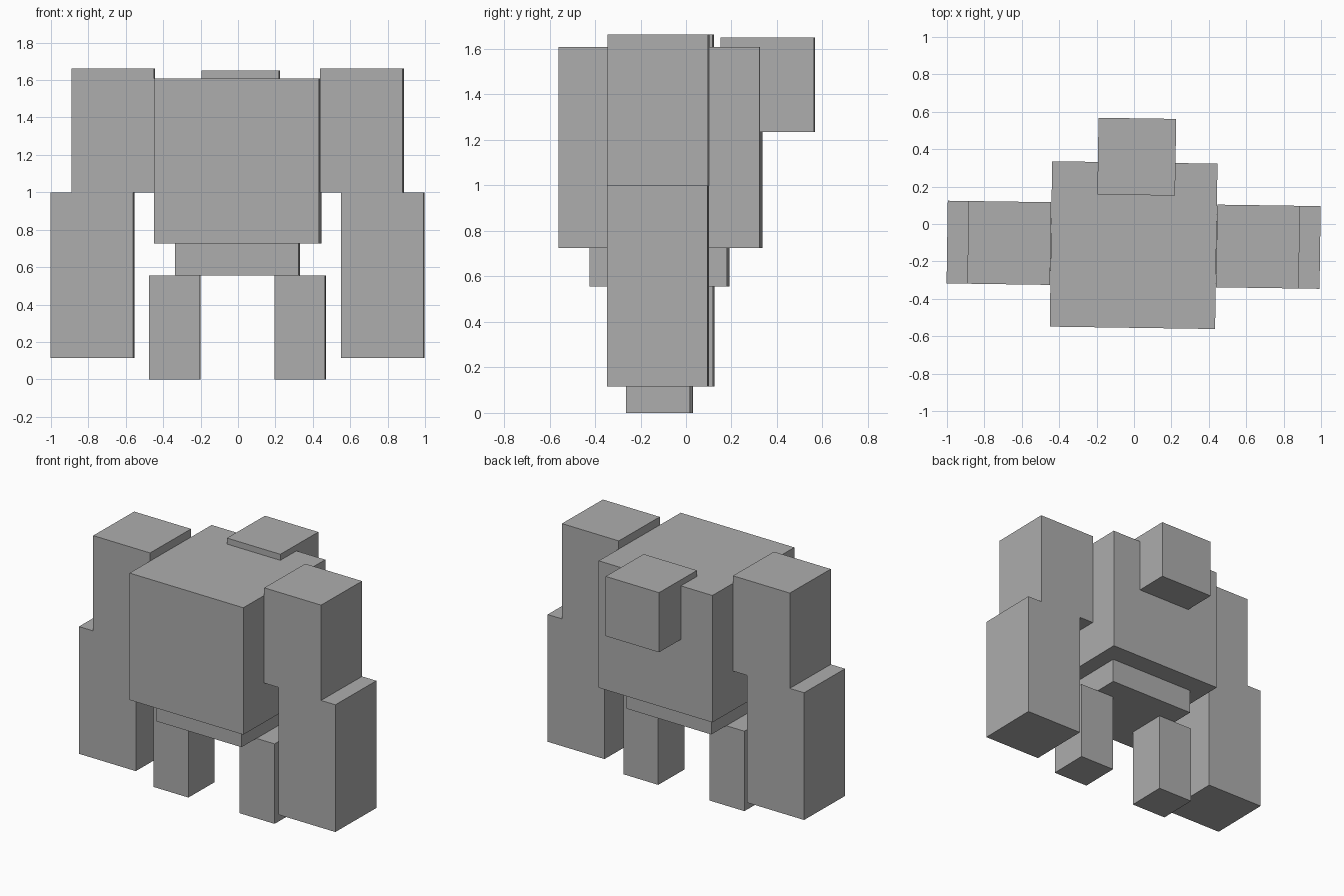
import bpy
from mathutils import Matrix, Vector

if "Cube" in bpy.data.objects:
    bpy.data.objects.remove(bpy.data.objects["Cube"])

grey = bpy.data.materials.new("stone_grey")
grey.diffuse_color = (0.42, 0.42, 0.42, 1.0)
grey.use_nodes = True
grey.node_tree.nodes["Principled BSDF"].inputs["Base Color"].default_value = grey.diffuse_color

# The whole figure is turned very slightly about the torso axis
TURN = Matrix.Translation((-0.002, -0.113, 0)) @ Matrix.Rotation(-0.0145, 4, 'Z')


def box(name, x, y, width, depth, z0, z1):
    """Block centred on x, y in the figure's own frame, from z0 to z1."""
    bpy.ops.mesh.primitive_cube_add(size=1)
    ob = bpy.context.object
    ob.name = name
    size = Matrix.Diagonal(Vector((width, depth, z1 - z0, 1)))
    ob.data.transform(TURN @ Matrix.Translation((x, y, (z0 + z1) / 2)) @ size)
    ob.data.materials.append(grey)
    return ob


# Body
box("torso", 0, 0, 0.884, 0.884, 0.725, 1.608)
box("pelvis", 0, -0.004, 0.66, 0.605, 0.556, 0.725)
box("head", 0.01, 0.473, 0.415, 0.41, 1.235, 1.65)

# Limbs on both sides
for side, s in (("left", -1), ("right", 1)):
    box(side + "_upper_arm", s * 0.665, 0.002, 0.442, 0.442, 1.0, 1.663)
    box(side + "_forearm", s * 0.776, 0.002, 0.442, 0.442, 0.115, 1.0)
    box(side + "_leg", s * 0.335, -0.004, 0.271, 0.281, 0.0, 0.556)
